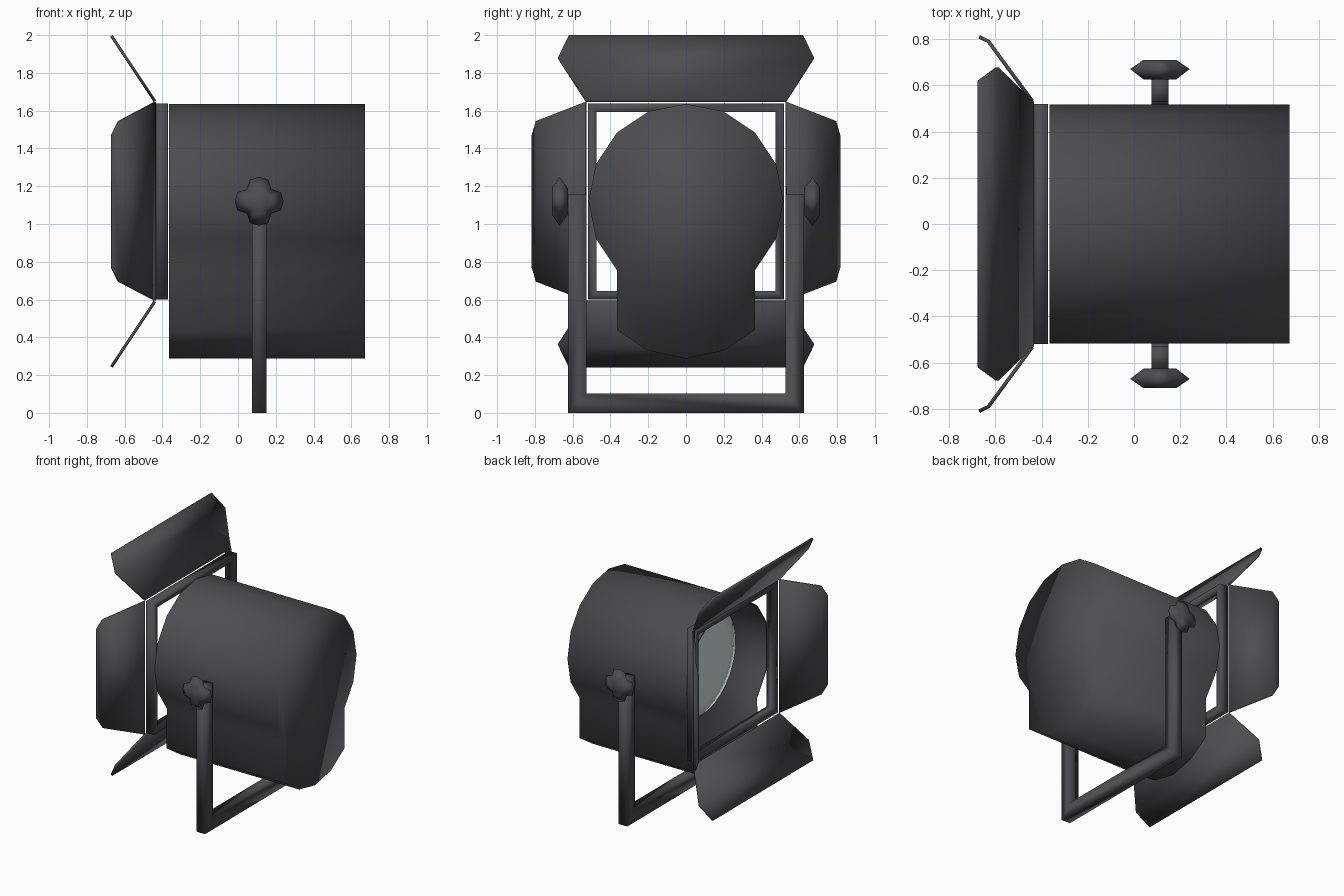
import bpy, bmesh, math
from mathutils import Matrix

if "Cube" in bpy.data.objects:
    bpy.data.objects.remove(bpy.data.objects["Cube"])

AXIS_Z = 1.12   # height of the lamp axis


def material(name, rgb):
    m = bpy.data.materials.new(name)
    m.diffuse_color = (*rgb, 1)
    m.use_nodes = True
    m.node_tree.nodes["Principled BSDF"].inputs["Base Color"].default_value = m.diffuse_color
    return m


DARK = material("dark_grey_metal", (0.076, 0.076, 0.083))
GLASS = material("pale_glass", (0.68, 0.76, 0.75))


def finish(bm, name, mat, sharp_test=None):
    bmesh.ops.recalc_face_normals(bm, faces=bm.faces)
    for f in bm.faces:
        f.smooth = True
    if sharp_test:
        for e in bm.edges:
            if sharp_test(e):
                e.smooth = False
    me = bpy.data.meshes.new(name)
    bm.to_mesh(me)
    bm.free()
    me.materials.append(mat)
    ob = bpy.data.objects.new(name, me)
    bpy.context.collection.objects.link(ob)
    return ob


def loft(bm, rings, cap_start=True, cap_end=True, closed=False):
    vs = [[bm.verts.new(p) for p in r] for r in rings]
    pairs = list(zip(vs, vs[1:])) + ([(vs[-1], vs[0])] if closed else [])
    n = len(vs[0])
    for a, b in pairs:
        for i in range(n):
            j = (i + 1) % n
            bm.faces.new((a[i], a[j], b[j], b[i]))
    if cap_start:
        bm.faces.new(vs[0])
    if cap_end:
        bm.faces.new(vs[-1])


# Housing: round drum with a dropped belly; the lens end funnels in to the lens
half = [(0.516 * math.sin(math.radians(a)), AXIS_Z + 0.516 * math.cos(math.radians(a)))
        for a in (0, 22.5, 45, 67.5, 90, 112.5, 135)]
half += [(0.366, 0.44), (0.2, 0.33), (0, 0.287)]
outline = half + [(-y, z) for y, z in half[-2:0:-1]]


def section(x, s):
    return [(x, y * s, 1.0 + (z - 1.0) * s) for y, z in outline]


def round_section(x, r):
    angles = [math.atan2(y, z - AXIS_Z) for y, z in outline]
    return [(x, r * math.sin(a), AXIS_Z + r * math.cos(a)) for a in angles]


FRONT = -0.366
bm = bmesh.new()
loft(bm, [section(0.673, 1), section(FRONT, 1), section(FRONT, 0.985), round_section(-0.13, 0.435)])
finish(bm, "housing", DARK, lambda e: all(v.co.x < -0.3 for v in e.verts) and
       abs(e.verts[0].co.x - e.verts[1].co.x) < 1e-4)

# Lens: shallow glass dome inside the recess
bm = bmesh.new()
rings = []
for x, r in ((-0.125, 0.42), (-0.14, 0.42), (-0.155, 0.32), (-0.166, 0.18), (-0.17, 0.05)):
    rings.append([(x, r * math.cos(math.tau * i / 32), AXIS_Z + r * math.sin(math.tau * i / 32))
                  for i in range(32)])
loft(bm, rings)
finish(bm, "lens", GLASS)

# Square frame that carries the doors
bm = bmesh.new()


def square(x, h):
    return [(x, a * h, AXIS_Z + b * h) for a, b in ((-1, -1), (1, -1), (1, 1), (-1, 1))]


loft(bm, [square(-0.44, 0.519), square(-0.371, 0.519), square(-0.371, 0.474), square(-0.44, 0.474)],
     False, False, True)
finish(bm, "door_frame", DARK)


# Doors: slightly bent plates turned around the lamp axis
def door(name, rows, turn):
    bm = bmesh.new()
    vs = [[bm.verts.new((x, s * w, h)) for s in (-1, 1)] for x, h, w in rows]
    for a, b in zip(vs, vs[1:]):
        bm.faces.new((a[0], a[1], b[1], b[0]))
    bmesh.ops.transform(bm, verts=bm.verts, matrix=Matrix.Translation((0, 0, AXIS_Z)) @
                        Matrix.Rotation(math.radians(turn), 4, 'X'))
    ob = finish(bm, name, DARK)
    mod = ob.modifiers.new("thickness", 'SOLIDIFY')
    mod.thickness = 0.016
    mod.offset = 0


wide = [(-0.44, 0.53, 0.53), (-0.592, 0.758, 0.677), (-0.67, 0.876, 0.62)]
tall = [(-0.44, 0.532, 0.525), (-0.63, 0.79, 0.425), (-0.67, 0.81, 0.35)]
door("top_door", wide, 0)
door("bottom_door", wide, 180)
door("left_door", tall, 90)
door("right_door", tall, -90)

# Yoke: U-shaped floor bracket
u = [(-0.625, 0), (0.625, 0), (0.625, 1.155), (0.528, 1.155), (0.528, 0.102),
     (-0.528, 0.102), (-0.528, 1.155), (-0.625, 1.155)]
bm = bmesh.new()
loft(bm, [[(x, y, z) for y, z in u] for x in (0.075, 0.15)])
finish(bm, "yoke", DARK)

# Clamp knobs with four lobes, tapering to both ends
lobes = (0.129, 0.125, 0.092, 0.125)
for side, label in ((-1, "front"), (1, "back")):
    bm = bmesh.new()
    rings = []
    for y, s in ((0.626, 0.55), (0.67, 1), (0.71, 0.55)):
        ring = []
        for i in range(16):
            a, r = math.tau * i / 16, lobes[i % 4] * s
            ring.append((0.112 + r * math.cos(a), side * y, AXIS_Z + r * math.sin(a)))
        rings.append(ring)
    loft(bm, rings)
    finish(bm, label + "_knob", DARK)
